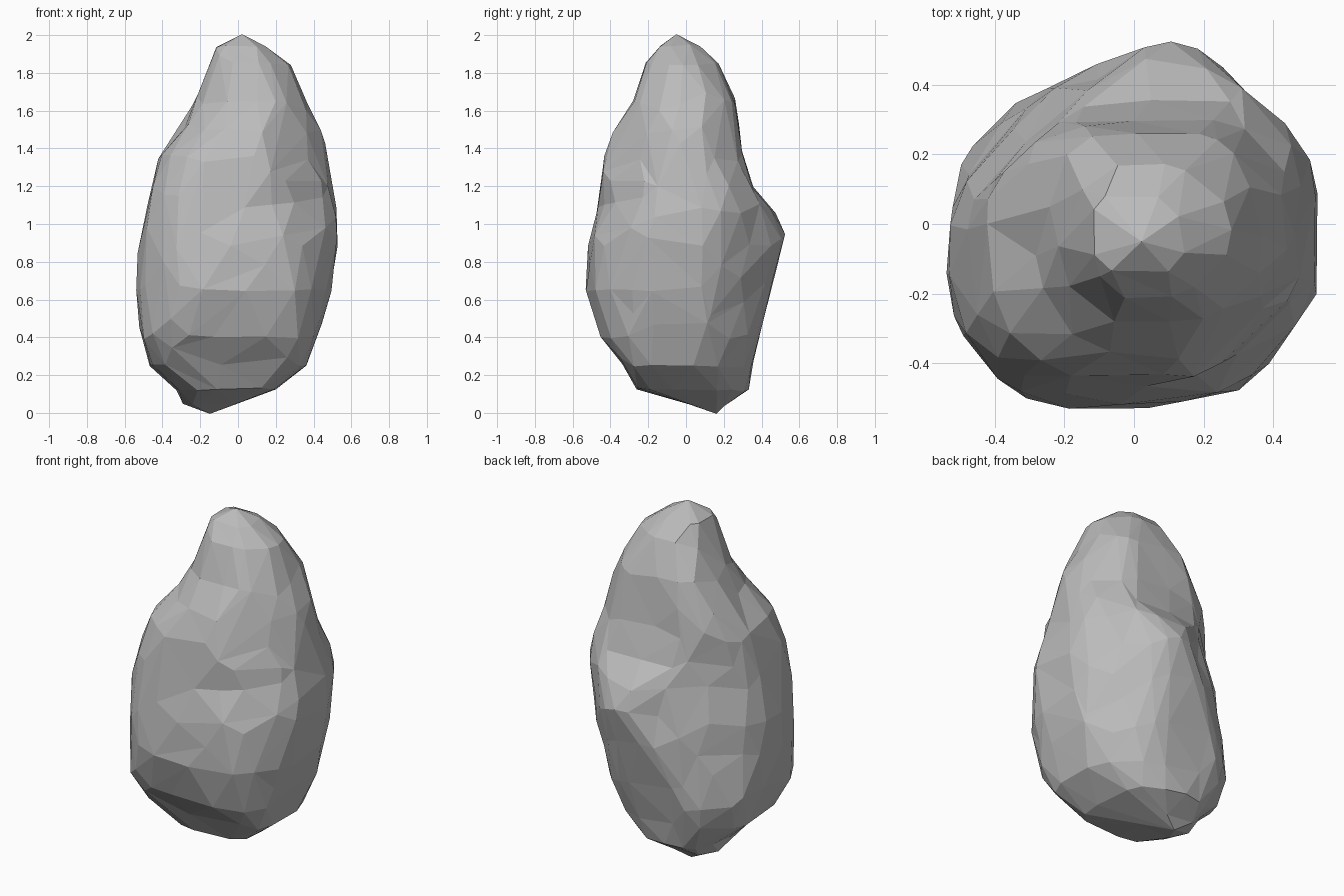
import bpy
import math
from mathutils import Vector, noise

default_cube = bpy.data.objects.get("Cube")
if default_cube:
    bpy.data.objects.remove(default_cube, do_unlink=True)

# Boulder outline: height, then its reach from the axis in eight directions,
# turning from +x through +y, -x and -y
LEVELS = [
    (0, -.13, .02, .17, .23, .16, .01, -.14, -.2),
    (.05, 0, .13, .22, .32, .29, .17, 0, -.02),
    (.12, .2, .27, .33, .38, .32, .32, .26, .28),
    (.25, .37, .35, .35, .45, .47, .48, .33, .45),
    (.4, .42, .42, .39, .5, .51, .58, .45, .52),
    (.65, .5, .47, .45, .46, .54, .6, .53, .56),
    (.9, .53, .5, .53, .43, .52, .59, .51, .55),
    (1.05, .53, .51, .49, .39, .49, .57, .48, .52),
    (1.2, .49, .49, .35, .37, .46, .54, .46, .49),
    (1.35, .47, .42, .31, .37, .42, .49, .43, .43),
    (1.5, .45, .38, .29, .34, .33, .35, .38, .39),
    (1.65, .36, .35, .26, .29, .23, .25, .28, .35),
    (1.85, .27, .22, .18, .16, .15, .19, .22, .25),
    (1.94, .15, .12, .08, .12, .11, .15, .14, .17),
    (2, .03, 0, -.04, -.04, -.01, .03, .06, .06),
]
COMPASS = [Vector((math.cos(k * math.pi / 4), math.sin(k * math.pi / 4)))
           for k in range(8)]

# Hollows: centre, reach, outward push
DENTS = [
    ((-.32, -.1, 1.5), .1, -.04),    # groove behind the shoulder
    ((.22, -.44, 1.1), .12, -.03),   # front crease
    ((.36, -.28, 1.1), .1, -.04),    # front notch
    ((.44, .25, .5), .12, -.03),     # side hollow
    ((-.12, .5, .92), .13, -.06),    # flank of the rear ridge
]


def section(z):
    """Reach of the boulder in the eight directions at a height."""
    for low, high in zip(LEVELS, LEVELS[1:]):
        if z <= high[0]:
            t = (z - low[0]) / (high[0] - low[0])
            return [a + (b - a) * t for a, b in zip(low[1:], high[1:])]
    return LEVELS[-1][1:]


def shape(direction):
    """Move a point of the unit ball onto the boulder."""
    z = max(0, min(2, 1 + direction.z))
    reach = section(z)
    centre = Vector((reach[0] - reach[4], reach[2] - reach[6])) / 2
    flat = Vector((direction.x, direction.y))
    if flat.length < .001:
        return Vector((centre.x, centre.y, z))
    flat.normalize()
    # Eight softly joined sides
    total = 0
    for side, distance in zip(COMPASS, reach):
        gap = max(.01, distance - centre.dot(side))
        total += (max(0, flat.dot(side)) / gap) ** 12
    edge = centre + flat * total ** (-1 / 12)
    point = Vector((edge.x, edge.y, z))
    push = noise.noise(point * 5) * .015
    for middle, size, amount in DENTS:
        push += amount * math.exp(-((point - Vector(middle)).length / size) ** 2)
    return point + Vector((direction.x, direction.y, 0)) * push


# Boulder body
bpy.ops.mesh.primitive_ico_sphere_add(subdivisions=5, radius=1)
boulder = bpy.context.object
boulder.name = "boulder"
for vertex in boulder.data.vertices:
    vertex.co = shape(vertex.co.normalized())

# Reduce to broad irregular facets
facets = boulder.modifiers.new("facets", "DECIMATE")
facets.ratio = .075
bpy.ops.object.modifier_apply(modifier=facets.name)

# Plain grey stone with flat faces
stone = bpy.data.materials.new("grey stone")
stone.use_nodes = True
colour = (.5, .5, .5, 1)
stone.diffuse_color = colour
stone.node_tree.nodes["Principled BSDF"].inputs["Base Color"].default_value = colour
boulder.data.materials.append(stone)
bpy.ops.object.shade_flat()
